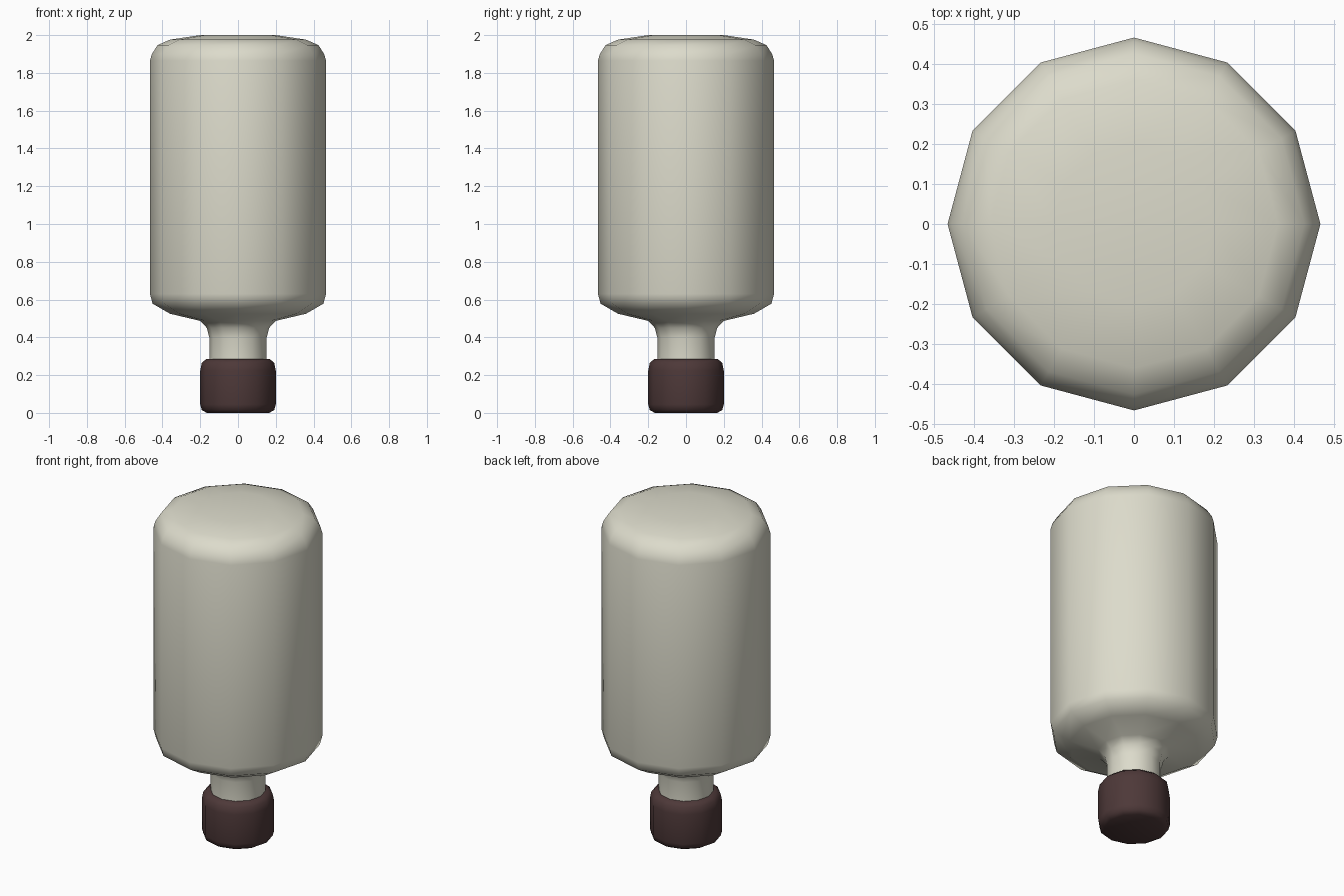
import bpy, bmesh, math

if "Cube" in bpy.data.objects:
    bpy.data.objects.remove(bpy.data.objects["Cube"])

SIDES = 12


def material(name, rgb):
    m = bpy.data.materials.new(name)
    m.diffuse_color = (*rgb, 1)
    m.use_nodes = True
    m.node_tree.nodes["Principled BSDF"].inputs["Base Color"].default_value = m.diffuse_color
    return m


def lathe(name, profile, mat):
    """Revolve (radius, z) points, listed bottom to top, around the z axis."""
    bm = bmesh.new()
    rings = []
    for r, z in profile:
        if r == 0:
            rings.append([bm.verts.new((0, 0, z))] * SIDES)
        else:
            rings.append([bm.verts.new((r * math.cos(math.tau * i / SIDES),
                                        r * math.sin(math.tau * i / SIDES), z))
                          for i in range(SIDES)])
    for lo, hi in zip(rings, rings[1:]):
        for i in range(SIDES):
            j = (i + 1) % SIDES
            quad = [lo[i], lo[j], hi[j], hi[i]]
            bm.faces.new(list(dict.fromkeys(quad))).smooth = True
    bmesh.ops.recalc_face_normals(bm, faces=bm.faces)
    mesh = bpy.data.meshes.new(name)
    bm.to_mesh(mesh)
    bm.free()
    mesh.materials.append(mat)
    obj = bpy.data.objects.new(name, mesh)
    bpy.context.collection.objects.link(obj)
    return obj


cream = material("pale cream", (0.72, 0.71, 0.60))
brown = material("dark brown", (0.075, 0.04, 0.04))

# Inverted bottle: open neck, sloped shoulder, straight wall, rounded base
lathe("bottle", [(0.152, 0.27), (0.152, 0.40), (0.165, 0.45), (0.20, 0.487),
                 (0.36, 0.525), (0.452, 0.578), (0.466, 0.63), (0.466, 1.865),
                 (0.456, 1.90), (0.426, 1.947), (0.36, 1.976), (0.20, 2.0),
                 (0, 2.0)], cream)

# Stopper cap with rounded rims
lathe("cap", [(0, 0), (0.165, 0), (0.192, 0.015), (0.20, 0.045),
              (0.20, 0.225), (0.192, 0.265), (0.168, 0.285), (0.14, 0.285)], brown)
